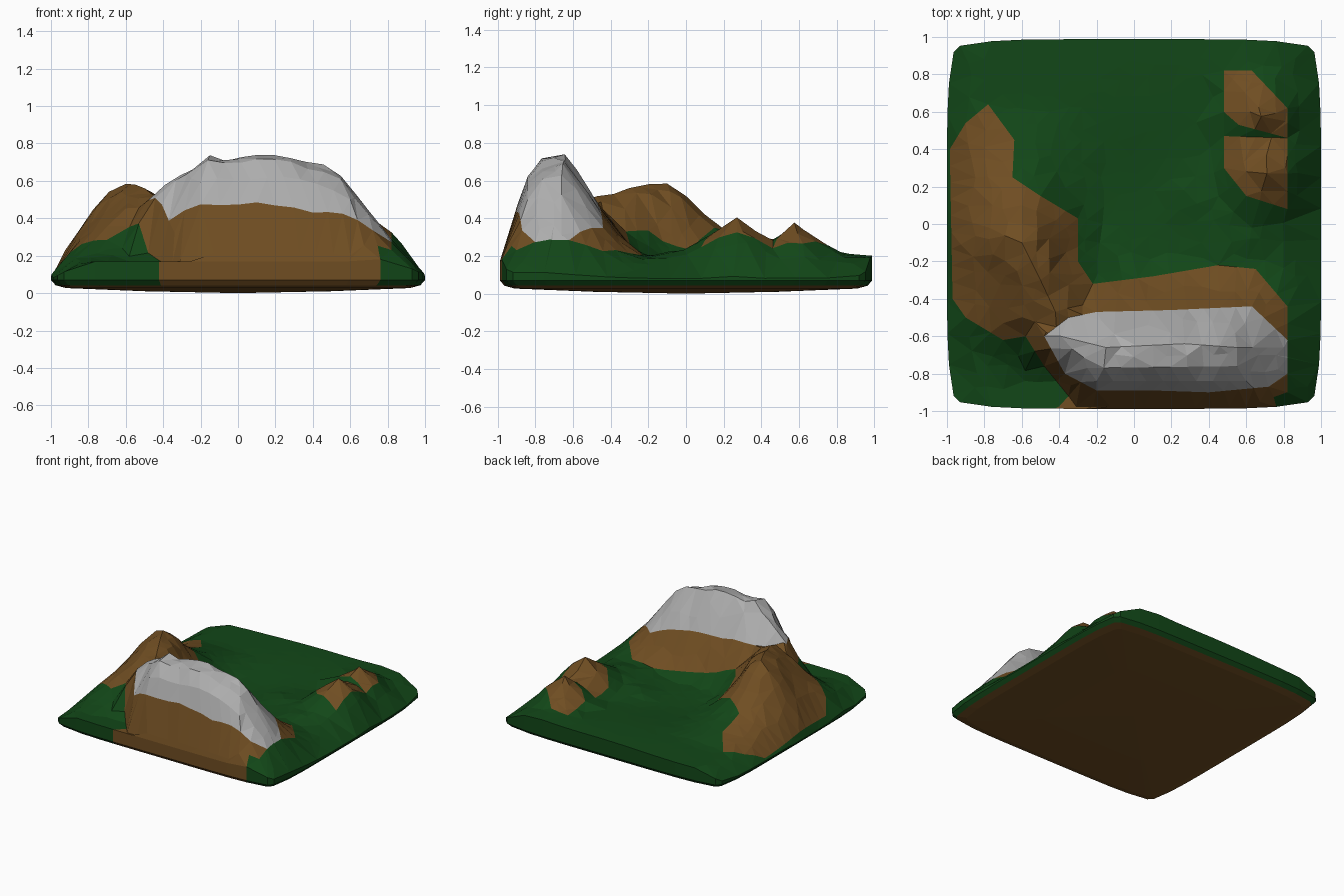
import bpy, bmesh, math, random
from mathutils import Vector
from mathutils.geometry import delaunay_2d_cdt

if "Cube" in bpy.data.objects:
    bpy.data.objects.remove(bpy.data.objects["Cube"])

random.seed(7)


def interp(table, t):
    """Piecewise linear lookup in a list of (t, value) pairs."""
    if t <= table[0][0]:
        return table[0][1]
    for (a, va), (b, vb) in zip(table, table[1:]):
        if t <= b:
            return va + (vb - va) * (t - a) / (b - a)
    return table[-1][1]


# Silhouettes of the two big ridges: height along the crest, falloff across it
SNOW_CREST = [(-.75, .1), (-.58, .36), (-.47, .51), (-.4, .58), (-.3, .64), (-.15, .74),
              (-.05, .71), (.1, .735), (.27, .74), (.35, .70), (.45, .685), (.55, .62),
              (.65, .52), (.72, .42), (.82, .29), (.92, .2), (1, .1)]
SNOW_CROSS = [(-.985, .0), (-.95, .27), (-.9, .5), (-.85, .79), (-.76, .97), (-.65, 1),
              (-.6, .91), (-.5, .64), (-.45, .5), (-.3, .14), (-.2, 0)]
SNOW_SHIFT = [(-.48, .07), (-.35, .03), (-.2, 0)]
SNOW_SQUEEZE = [(-.48, 2), (-.35, 1.2), (-.2, 1)]
LEFT_CREST = [(-.9, .13), (-.72, .24), (-.6, .38), (-.5, .51), (-.4, .53), (-.2, .585),
              (-.08, .59), (0, .53), (.1, .42), (.17, .36), (.3, .28), (.45, .23),
              (.62, .18), (.8, .15)]
LEFT_CROSS = [(-.4, 0), (-.35, .18), (-.25, .43), (-.15, .76), (-.08, .94), (0, 1),
              (.1, .86), (.2, .5), (.3, .2), (.42, 0)]
LEFT_CENTRE = [(-.47, -.42), (-.3, -.5), (-.1, -.6)]
# Low hills and swells: x, y, radius, height
HILLS = [(.71, .27, .3, .41), (.68, .575, .27, .375)]
SWELLS = [(.6, -.02, .2, .06), (-.22, -.3, .16, .07), (.1, .85, .6, .025),
          (.62, .86, .2, .03), (0, .2, .3, -.02), (.3, .15, .12, .03)]


def height(x, y):
    base = .08 + .09 * min(max((.985 - abs(x)) / .16, 0), 1)
    base += sum(h * math.exp(-((x - a) ** 2 + (y - b) ** 2) / r ** 2) for a, b, r, h in SWELLS)
    along = interp(SNOW_CREST, x) - base
    across = -.65 + (y + .65 - interp(SNOW_SHIFT, x)) * interp(SNOW_SQUEEZE, x)
    z = max(base, base + along * interp(SNOW_CROSS, across))
    c = interp(LEFT_CENTRE, y)
    d = x - c
    if d < 0:
        d *= .4 / (c + 1)
    z = max(z, base + (interp(LEFT_CREST, y) - base) * interp(LEFT_CROSS, d))
    for a, b, r, h in HILLS:
        z = max(z, base + (h - base) * max(0, 1 - math.hypot(x - a, y - b) / r))
    return z


# Colour regions as seen from above
SNOW = [(-.48, -.6), (-.35, -.5), (-.2, -.47), (.2, -.46), (.63, -.44), (.82, -.62),
        (.82, -.8), (.72, -.87), (.4, -.9), (.1, -.89), (-.2, -.89), (-.37, -.8)]
ROCK = [(-.985, .4), (-.9, .54), (-.78, .64), (-.64, .45), (-.65, .25), (-.5, .15), (-.3, .03),
        (-.3, -.2), (-.22, -.32), (.1, -.28), (.45, -.22), (.65, -.24), (.82, -.44),
        (.82, -.9), (.6, -.975), (-.4, -.975), (-.35, -.92), (-.48, -.76), (-.58, -.6),
        (-.7, -.62), (-.9, -.5), (-.97, -.4)]
HILL_A = [(.48, .47), (.48, .3), (.6, .15), (.82, .08), (.82, .46)]
HILL_B = [(.48, .82), (.48, .6), (.56, .53), (.82, .46), (.82, .62), (.63, .82)]
CRESTS = [[(-.47, -.58), (-.15, -.66), (.27, -.64), (.55, -.66), (.8, -.66)],
          [(-.25, -.77), (.55, -.76)], [(-.2, -.84), (.6, -.84)],
          [(-.6, .3), (-.6, -.1), (-.5, -.3), (-.42, -.47)],
          [(.6, .28), (.71, .27), (.81, .3)], [(.62, .6), (.68, .575), (.81, .55)]]


def inside(poly, x, y):
    hit = False
    for (x1, y1), (x2, y2) in zip(poly, poly[1:] + poly[:1]):
        if (y1 > y) != (y2 > y) and x < x1 + (x2 - x1) * (y - y1) / (y2 - y1):
            hit = not hit
    return hit


def material(name, rgb):
    m = bpy.data.materials.new(name)
    m.diffuse_color = (*rgb, 1)
    m.use_nodes = True
    m.node_tree.nodes["Principled BSDF"].inputs["Base Color"].default_value = m.diffuse_color
    return m


GREEN = material("grass", (.006, .063, .009))
BROWN = material("rock", (.16, .075, .016))
WHITE = material("snow", (.42, .42, .42))


def make_object(name, bm):
    bmesh.ops.recalc_face_normals(bm, faces=bm.faces)
    me = bpy.data.meshes.new(name)
    bm.to_mesh(me)
    for m in (GREEN, BROWN, WHITE):
        me.materials.append(m)
    ob = bpy.data.objects.new(name, me)
    bpy.context.collection.objects.link(ob)
    return ob


# Plan layout: region borders and crests are fixed edges, the rest is scattered points
pts, edges = [], []


def add_line(line, closed):
    ring = line + line[:1] if closed else line
    first = len(pts)
    for a, b in zip(ring, ring[1:]):
        a, b = Vector(a), Vector(b)
        n = max(1, round((b - a).length / .09))
        pts.extend(a.lerp(b, i / n) for i in range(n))
    if not closed:
        pts.append(Vector(line[-1]))
    last = len(pts) - 1
    edges.extend((i, i + 1) for i in range(first, last))
    if closed:
        edges.append((last, first))


for poly in (SNOW, ROCK, HILL_A, HILL_B):
    add_line(poly, True)
for line in CRESTS:
    add_line(line, False)

# Slightly bulging square outline with clipped corners
for side in range(4):
    for i in range(12):
        t = -.93 + 1.86 * i / 11
        p = Vector((1 - .055 * abs(t) ** 6, t))
        c, s = [(1, 0), (0, 1), (-1, 0), (0, -1)][side]
        pts.append(Vector((p.x * c - p.y * s, (p.x * s + p.y * c) * .988)))

N = 23
for i in range(N):
    for j in range(N):
        p = Vector([-.95 + 1.9 * k / (N - 1) + random.uniform(-.025, .025) for k in (i, j)])
        if max(abs(p.x), abs(p.y)) < .93 and all((p - q).length > .05 for q in pts):
            pts.append(p)

verts, _, faces, *_ = delaunay_2d_cdt(pts, edges, [], 0, 1e-4)

# Landscape surface
bm = bmesh.new()
vs = []
for p in verts:
    high = height(p.x, p.y)
    vs.append(bm.verts.new((p.x, p.y, high + random.uniform(-.035, .02) * max(0, high - .17))))
for f in faces:
    face = bm.faces.new([vs[i] for i in f])
    c = face.calc_center_median()
    if inside(SNOW, c.x, c.y):
        face.material_index = 2
    elif any(inside(p, c.x, c.y) for p in (ROCK, HILL_A, HILL_B)) or c.y < -.95 and -.4 < c.x < .75:
        face.material_index = 1
rim = sorted((v.co.copy() for v in bm.verts if v.is_boundary), key=lambda c: math.atan2(c.y, c.x))
make_object("landscape", bm)

# Base: thin rounded side below the rim and a shallow domed underside
bm = bmesh.new()
rings = [[bm.verts.new(c) for c in rim]]
for scale, z in ((1, .07), (.975, .042), (.92, .027), (.5, .01)):
    rings.append([bm.verts.new((c.x * scale, c.y * scale, min(z, c.z))) for c in rim])
n = len(rim)
for k, (a, b) in enumerate(zip(rings, rings[1:])):
    for i in range(n):
        f = bm.faces.new((a[i], a[(i + 1) % n], b[(i + 1) % n], b[i]))
        c = f.calc_center_median()
        front = c.y < -.9 and -.4 < c.x < .75
        f.material_index = 1 if k > 1 or front else 0
tip = bm.verts.new((0, 0, 0))
for i in range(n):
    bm.faces.new((rings[-1][i], rings[-1][(i + 1) % n], tip)).material_index = 1
make_object("base", bm)
